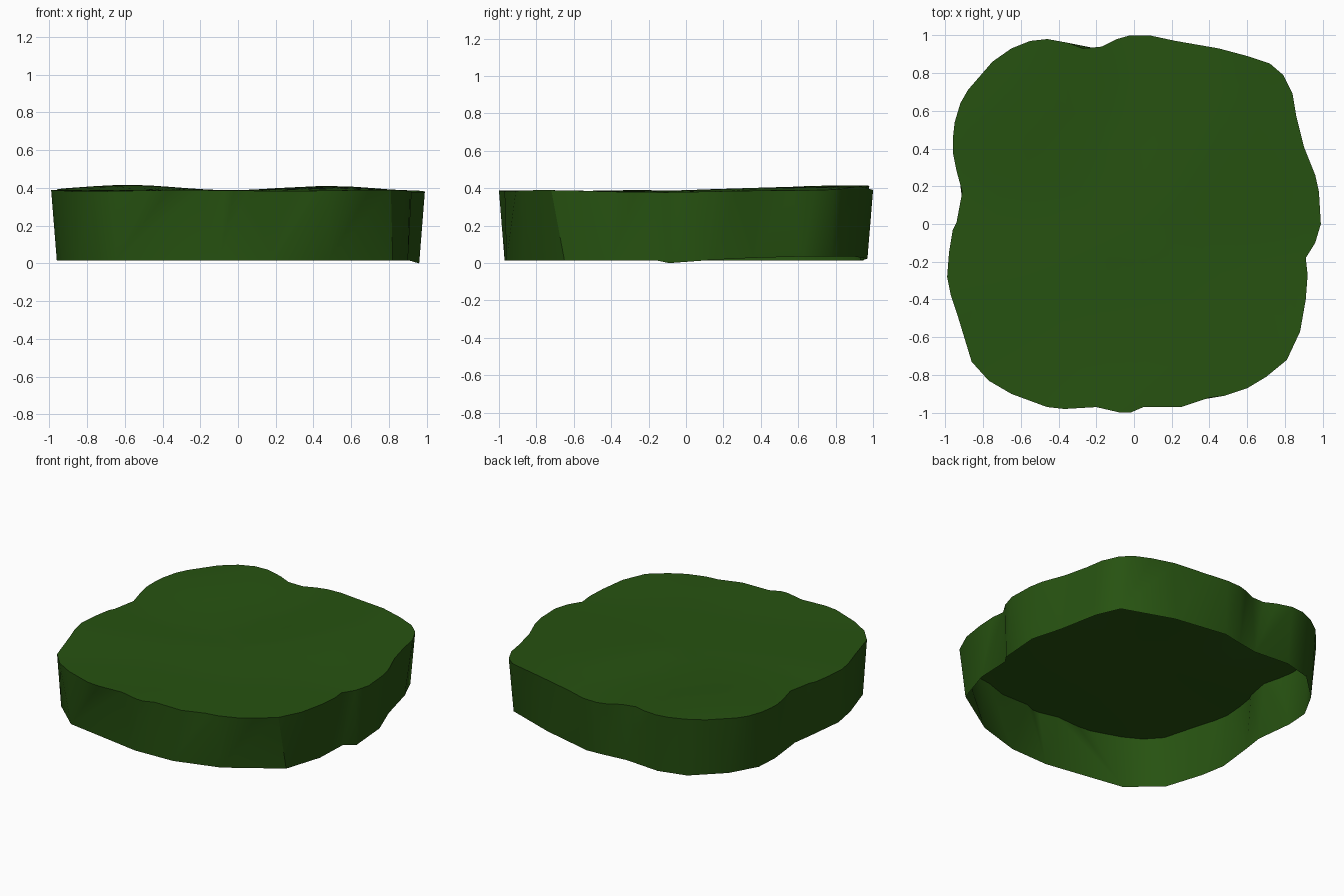
import bpy
import bmesh
from math import atan2, sin, cos, pi

cube = bpy.data.objects.get("Cube")
if cube:
    bpy.data.objects.remove(cube, do_unlink=True)

# Outlines in hundredths of a unit: the wavy upper rim and the coarser foot
RIM = [(99, 0), (98, 17), (96, 26), (90, 41), (86, 57), (84, 69), (79, 79), (72, 85),
       (60, 89), (45, 93), (22, 97), (8, 100), (-2, 100), (-9, 98), (-17, 94), (-27, 93),
       (-35, 96), (-46, 98), (-55, 97), (-65, 93), (-75, 86), (-88, 71), (-92, 64),
       (-95, 54), (-96, 45), (-96, 38), (-94, 28), (-91, 17), (-94, 1), (-96, -3),
       (-98, -15), (-99, -28), (-97, -38), (-93, -50), (-86, -73), (-77, -83),
       (-65, -90), (-46, -97), (-37, -98), (-20, -97), (-7, -100), (-2, -100),
       (5, -97), (25, -97), (40, -92), (48, -91), (60, -87), (70, -81), (81, -72),
       (88, -57), (91, -40), (92, -27), (91, -18), (96, -10)]
FOOT = [(96, 16), (89, 36), (83, 62), (76, 78), (42, 90), (7, 97), (-6, 95), (-20, 93),
        (-45, 95), (-64, 90), (-83, 72), (-93, 54), (-94, 38), (-91, 12), (-93, -2),
        (-96, -28), (-93, -45), (-85, -70), (-65, -88), (-10, -97), (18, -96),
        (48, -87), (82, -65), (90, -40), (91, -16), (96, -9)]
RINGS = (0.92, 0.78, 0.6, 0.4, 0.2)


def smoothstep(low, high, value):
    t = min(max((value - low) / (high - low), 0), 1)
    return t * t * (3 - 2 * t)


def top_height(x, y):
    """Two soft mounds at the back with a shallow dip between them."""
    mound = sin(pi * min(abs(x + 0.07), 1.1) / 1.1) ** 2
    ripple = 0.003 * sin(5 * x + 3 * y) + 0.003 * cos(6 * y - 2 * x)
    return 0.384 + 0.03 * mound * smoothstep(-0.1, 0.7, y) + ripple


def foot_height(x, y):
    """The foot lifts toward the back left and dips at one outer point."""
    lift = 0.02 * smoothstep(0, 0.6, y) * smoothstep(-0.2, 0.4, x)
    dip = 0.015 * smoothstep(0.93, 0.96, x) * smoothstep(0.1, -0.05, y)
    return 0.015 + lift - dip


def angle(point):
    return atan2(point[1], point[0])


def to_units(outline):
    return sorted(((x / 100, y / 100) for x, y in outline), key=angle)


def make_material(name, colour):
    mat = bpy.data.materials.new(name)
    mat.use_nodes = True
    mat.diffuse_color = colour
    mat.node_tree.nodes["Principled BSDF"].inputs["Base Color"].default_value = colour
    return mat


rim_points, foot_points = to_units(RIM), to_units(FOOT)
bm = bmesh.new()
rim = [bm.verts.new((x, y, top_height(x, y))) for x, y in rim_points]
foot = [bm.verts.new((x, y, foot_height(x, y))) for x, y in foot_points]

# Side wall: walk both outlines together, always taking the nearer step
rim_angles = [angle(p) for p in rim_points] + [angle(rim_points[0]) + 2 * pi]
foot_angles = [angle(p) for p in foot_points] + [angle(foot_points[0]) + 2 * pi]
i = j = 0
while i < len(rim) or j < len(foot):
    a, b = rim[i % len(rim)], foot[j % len(foot)]
    step_rim = j == len(foot) or (i < len(rim) and rim_angles[i + 1] <= foot_angles[j + 1])
    if step_rim:
        i += 1
        bm.faces.new((a, b, rim[i % len(rim)]))
    else:
        j += 1
        bm.faces.new((a, b, foot[j % len(foot)]))

# Grassy top: shrinking rings that follow the gentle ground height
outer = rim
for scale in RINGS:
    inner = [bm.verts.new((x * scale, y * scale, top_height(x * scale, y * scale)))
             for x, y in rim_points]
    for k in range(len(rim)):
        n = (k + 1) % len(rim)
        bm.faces.new((outer[k], outer[n], inner[n], inner[k]))
    outer = inner
centre = bm.verts.new((0, 0, top_height(0, 0)))
for k in range(len(rim)):
    bm.faces.new((outer[k], outer[(k + 1) % len(rim)], centre))

# The underside stays open
mesh = bpy.data.meshes.new("ground_patch")
bm.to_mesh(mesh)
bm.free()
mesh.materials.append(make_material("grass_green", (0.02, 0.085, 0.0055, 1)))
patch = bpy.data.objects.new("ground_patch", mesh)
bpy.context.collection.objects.link(patch)
bpy.ops.object.select_all(action="DESELECT")
patch.select_set(True)
bpy.context.view_layer.objects.active = patch
bpy.ops.object.shade_smooth_by_angle(angle=pi / 6)
